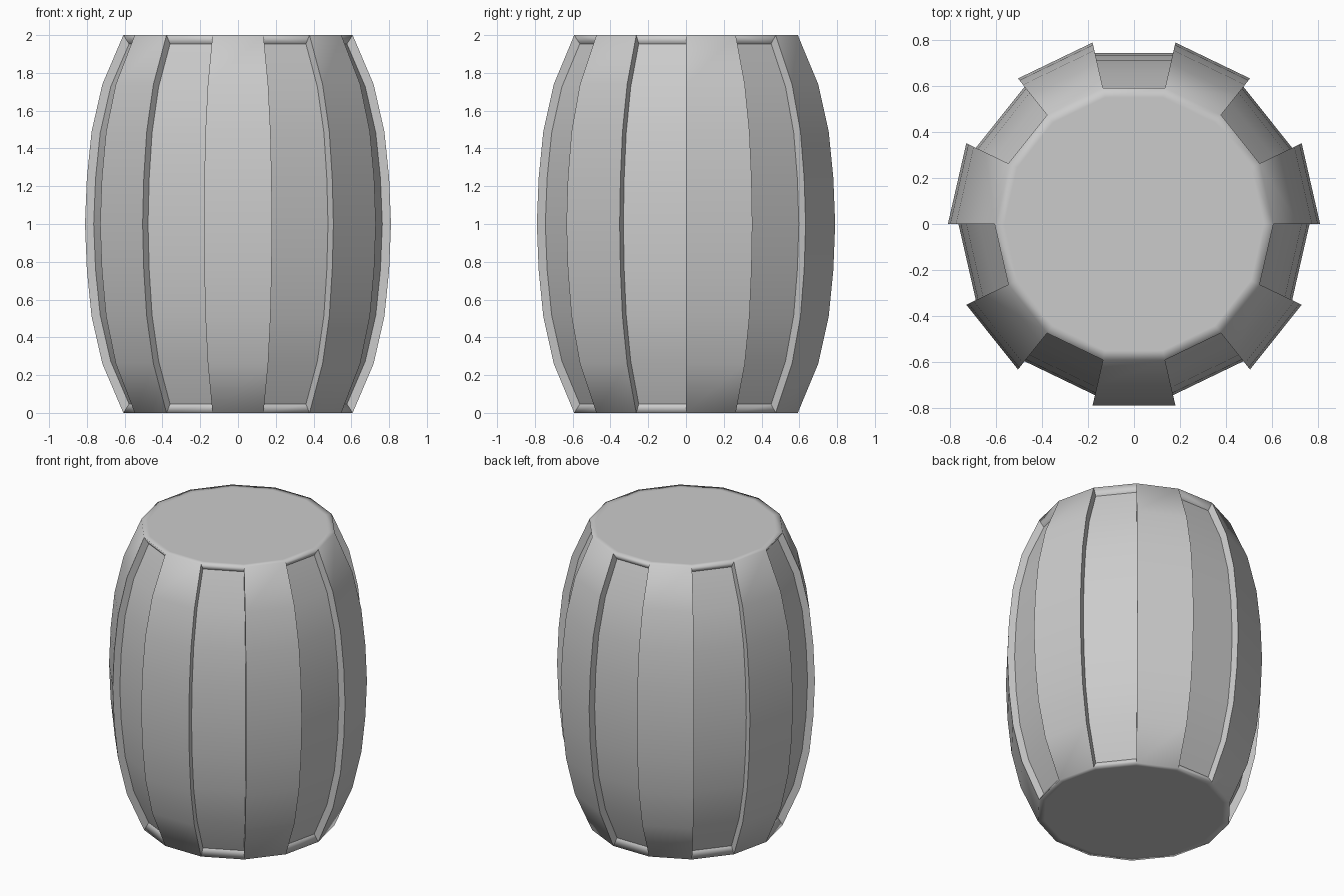
import bpy, bmesh, math
from mathutils import Vector

SIDES = 14
DEPTH = 0.046      # how far the sunken staves sit below the raised ones
CAP_INSET = 0.565  # smooth rim ring on each end

if "Cube" in bpy.data.objects:
    bpy.data.objects.remove(bpy.data.objects["Cube"])

# Bulging stave profile (radius, height), mirrored about the middle
half = [(0.607, 0.0), (0.718, 0.26), (0.775, 0.51), (0.80, 0.755), (0.81, 1.0)]
outer = [Vector(p) for p in half + [(r, 2 - z) for r, z in reversed(half[:-1])]]


def offset_inward(points, depth):
    """Even-thickness inward offset of the profile, ends mitred against the caps."""
    path = [Vector((0, points[0].y))] + points + [Vector((0, points[-1].y))]
    result = []
    for a, b, c in zip(path, path[1:], path[2:]):
        n1, n2 = [Vector((d.y, -d.x)).normalized() for d in (b - a, c - b)]
        result.append(b - (n1 + n2) * depth / (1 + n1.dot(n2)))
    return result


inner = offset_inward(outer, DEPTH)

bm = bmesh.new()
kind = bm.faces.layers.int.new("kind")
CAP, RAISED, SUNKEN, WALL, LEDGE = range(5)


def columns(profile):
    """One column of vertices per corner of the barrel."""
    angles = [2 * math.pi * k / SIDES for k in range(SIDES)]
    return [[bm.verts.new((p.x * math.cos(a), p.x * math.sin(a), p.y)) for p in profile]
            for a in angles]


def add_face(verts, face_kind):
    bm.faces.new(verts)[kind] = face_kind


def strip(left, right, face_kind):
    for i in range(len(left) - 1):
        add_face((left[i], right[i], right[i + 1], left[i + 1]), face_kind)


out_cols = columns(outer)
in_cols = columns(inner)
cap_cols = columns([Vector((CAP_INSET, 0)), Vector((CAP_INSET, 2))])

for k in range(SIDES):
    n = (k + 1) % SIDES
    # Alternating raised and sunken staves
    if k % 2 == 0:
        strip(out_cols[k], out_cols[n], RAISED)
    else:
        strip(in_cols[k], in_cols[n], SUNKEN)
        for e in (0, -1):
            add_face((out_cols[k][e], out_cols[n][e], in_cols[n][e], in_cols[k][e]), LEDGE)
    # Side wall of the groove
    strip(out_cols[k], in_cols[k], WALL)
    # Rim rings around the end caps
    for e in (0, -1):
        add_face((out_cols[k][e], out_cols[n][e], cap_cols[n][e], cap_cols[k][e]), CAP)

# Flat end caps
for e in (0, -1):
    add_face([col[e] for col in cap_cols], CAP)

bmesh.ops.recalc_face_normals(bm, faces=bm.faces[:])

# Smooth along each stave and over the rims, crisp at the groove edges
soft_pairs = ({CAP, RAISED}, {CAP, LEDGE})
for f in bm.faces:
    f.smooth = True
for edge in bm.edges:
    kinds = {f[kind] for f in edge.link_faces}
    edge.smooth = len(kinds) == 1 or kinds in soft_pairs

mesh = bpy.data.meshes.new("barrel")
bm.faces.layers.int.remove(kind)
bm.to_mesh(mesh)
bm.free()

# Plain grey material
grey = bpy.data.materials.new("plain_grey")
grey.use_nodes = True
colour = (0.6, 0.6, 0.6, 1)
grey.diffuse_color = colour
grey.node_tree.nodes["Principled BSDF"].inputs["Base Color"].default_value = colour
mesh.materials.append(grey)

barrel = bpy.data.objects.new("barrel", mesh)
bpy.context.collection.objects.link(barrel)
